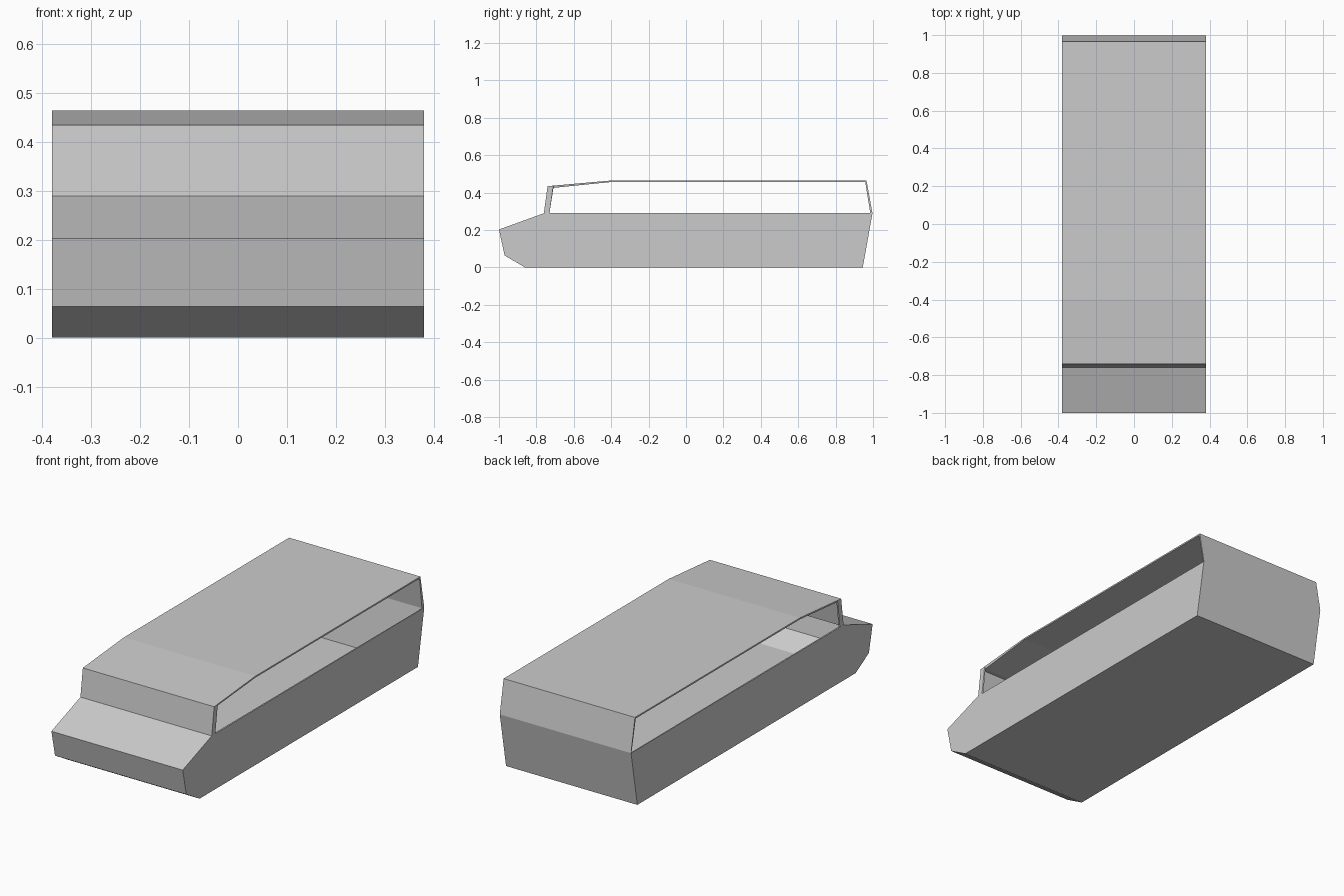
import bpy, bmesh

if "Cube" in bpy.data.objects:
    bpy.data.objects.remove(bpy.data.objects["Cube"])

HALF_WIDTH = 0.38
SHEET = 0.008

# Side outline as (y, z): underside, tail, roof, windscreen, hood, nose
outline = [(-0.86, 0), (0.945, 0), (0.997, 0.29), (0.965, 0.465), (-0.40, 0.465),
           (-0.71, 0.4376), (-0.74, 0.435), (-0.76, 0.29), (-1.0, 0.203), (-0.97, 0.064)]
ROOF_INNER, ROOF_FRONT, SCREEN_BASE = 5, 6, 7

grey = bpy.data.materials.new("body grey")
grey.diffuse_color = (0.6, 0.6, 0.6, 1)
grey.use_nodes = True
grey.node_tree.nodes["Principled BSDF"].inputs["Base Color"].default_value = grey.diffuse_color

bm = bmesh.new()
rows = {s: [bm.verts.new((s * HALF_WIDTH, y, z)) for y, z in outline] for s in (-1, 1)}

# Outer skin wrapped around the outline
n = len(outline)
for i in range(n):
    j = (i + 1) % n
    bm.faces.new((rows[-1][i], rows[-1][j], rows[1][j], rows[1][i]))

# Lower side panels and front pillars, leaving the side windows open
for s, row in rows.items():
    sill = bm.verts.new((s * HALF_WIDTH, -0.73, 0.29))
    bm.faces.new(row[:3] + [sill] + row[SCREEN_BASE:])
    bm.faces.new((sill, row[ROOF_INNER], row[ROOF_FRONT], row[SCREEN_BASE]))

bmesh.ops.recalc_face_normals(bm, faces=bm.faces)
# Make sure the normals point outward before thickening
bottom = min(bm.faces, key=lambda f: f.calc_center_median().z)
if bottom.normal.z > 0:
    bmesh.ops.reverse_faces(bm, faces=bm.faces)

mesh = bpy.data.meshes.new("van_body")
bm.to_mesh(mesh)
bm.free()
mesh.materials.append(grey)
body = bpy.data.objects.new("van_body", mesh)
bpy.context.collection.objects.link(body)

# Thin sheet thickness, inward
shell = body.modifiers.new("sheet thickness", 'SOLIDIFY')
shell.thickness = SHEET
shell.offset = -1
shell.use_even_offset = True
